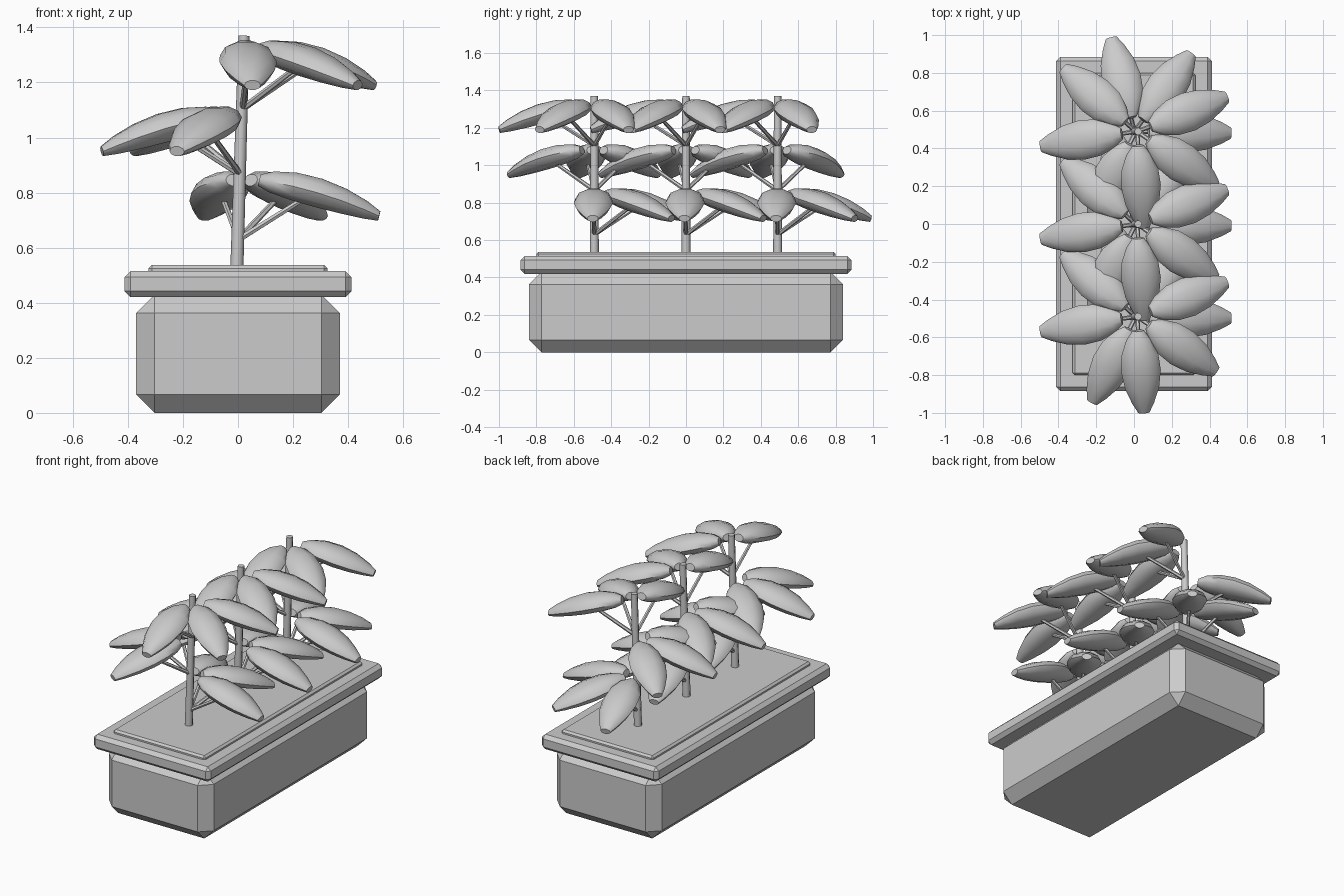
import bpy, bmesh
from math import cos, sin, tau, radians
from mathutils import Vector

cube = bpy.data.objects.get("Cube")
if cube:
    bpy.data.objects.remove(cube, do_unlink=True)

GREY = (0.6, 0.6, 0.6, 1)
grey = bpy.data.materials.new("plain_grey")
grey.use_nodes = True
grey.diffuse_color = GREY
grey.node_tree.nodes["Principled BSDF"].inputs["Base Color"].default_value = GREY


def add_object(name, mesh):
    obj = bpy.data.objects.new(name, mesh)
    bpy.context.collection.objects.link(obj)
    return obj


def bevelled_box(name, half_x, half_y, z0, z1, bevel, keep_top=False):
    """Box with single-segment chamfers; the top rim can stay sharp."""
    bm = bmesh.new()
    bmesh.ops.create_cube(bm, size=2)
    for v in bm.verts:
        v.co = (v.co.x * half_x, v.co.y * half_y, z1 if v.co.z > 0 else z0)
    edges = [e for e in bm.edges
             if not (keep_top and all(v.co.z == z1 for v in e.verts))]
    bmesh.ops.bevel(bm, geom=edges, offset=bevel, segments=1, affect='EDGES')
    mesh = bpy.data.meshes.new(name)
    bm.to_mesh(mesh)
    bm.free()
    mesh.materials.append(grey)
    return add_object(name, mesh)


def loft(name, rings):
    """Closed skin through a list of rings of points, with flat end caps."""
    bm = bmesh.new()
    loops = [[bm.verts.new(p) for p in ring] for ring in rings]
    n = len(loops[0])
    for a, b in zip(loops, loops[1:]):
        for i in range(n):
            j = (i + 1) % n
            bm.faces.new((a[i], a[j], b[j], b[i]))
    bm.faces.new(loops[0])
    bm.faces.new(loops[-1])
    bmesh.ops.recalc_face_normals(bm, faces=bm.faces)
    mesh = bpy.data.meshes.new(name)
    bm.to_mesh(mesh)
    bm.free()
    mesh.materials.append(grey)
    return mesh


def rod(name, start, end, r0, r1, sides):
    """Tapered straight rod between two points."""
    start, end = Vector(start), Vector(end)
    turn = (end - start).to_track_quat('Z', 'Y')
    rings = [[p + turn @ Vector((r * cos(tau * i / sides), r * sin(tau * i / sides), 0))
              for i in range(sides)] for p, r in ((start, r0), (end, r1))]
    return loft(name, rings)


def leaf_mesh():
    """Plump drooping leaf along +x: reach, half width, half thickness."""
    profile = [(0.075, 0.03, 0.022), (0.12, 0.066, 0.04), (0.2, 0.097, 0.052),
               (0.29, 0.105, 0.054), (0.38, 0.09, 0.047), (0.46, 0.058, 0.033),
               (0.51, 0.03, 0.018)]
    rings = []
    for reach, width, thick in profile:
        u = (reach - 0.08) / 0.43
        droop = 0.055 - 0.06 * u - 0.07 * u * u
        rings.append([(reach + 0.25 * thick * sin(tau * i / 10), width * cos(tau * i / 10),
                       droop + thick * sin(tau * i / 10)) for i in range(10)])
    return loft("leaf", rings)


def smooth(objects, angle):
    bpy.ops.object.select_all(action='DESELECT')
    for obj in objects:
        obj.select_set(True)
    bpy.context.view_layer.objects.active = objects[0]
    bpy.ops.object.shade_smooth_by_angle(angle=radians(angle))


# Planter: chamfered trough, overhanging rim, raised soil
bevelled_box("planter_body", 0.37, 0.84, 0, 0.43, 0.067, keep_top=True)
bevelled_box("planter_rim", 0.412, 0.885, 0.42, 0.515, 0.022)
bevelled_box("soil", 0.325, 0.8, 0.48, 0.537, 0.012)

# Shared plant parts
leaf = leaf_mesh()
stem = rod("stem", (-0.005, 0, 0.5), (0.022, 0, 1.37), 0.024, 0.02, 8)
stalk = rod("leaf_stalk", (0, 0, -0.16), (0.24, 0, -0.01), 0.012, 0.01, 6)

# Leaf tiers: height of leaf centre, leaf directions in degrees
tiers = {"lower": (0.79, (-1, 54, 104)),
         "middle": (1.025, (139, 189, 243)),
         "upper": (1.265, (274, 325, 21))}

leaves, rods = [], []
for plant, y in (("front", -0.49), ("middle", 0), ("back", 0.49)):
    trunk = add_object(plant + "_stem", stem)
    trunk.location.y = y
    rods.append(trunk)
    for tier, (z, directions) in tiers.items():
        for number, degrees in enumerate(directions, 1):
            for part, mesh, group in (("leaf", leaf, leaves), ("stalk", stalk, rods)):
                obj = add_object(f"{plant}_plant_{tier}_{part}_{number}", mesh)
                obj.location = (0.03 * (z - 0.7), y, z)
                obj.rotation_euler.z = radians(degrees)
                group.append(obj)

smooth(leaves, 50)
smooth(rods, 50)
